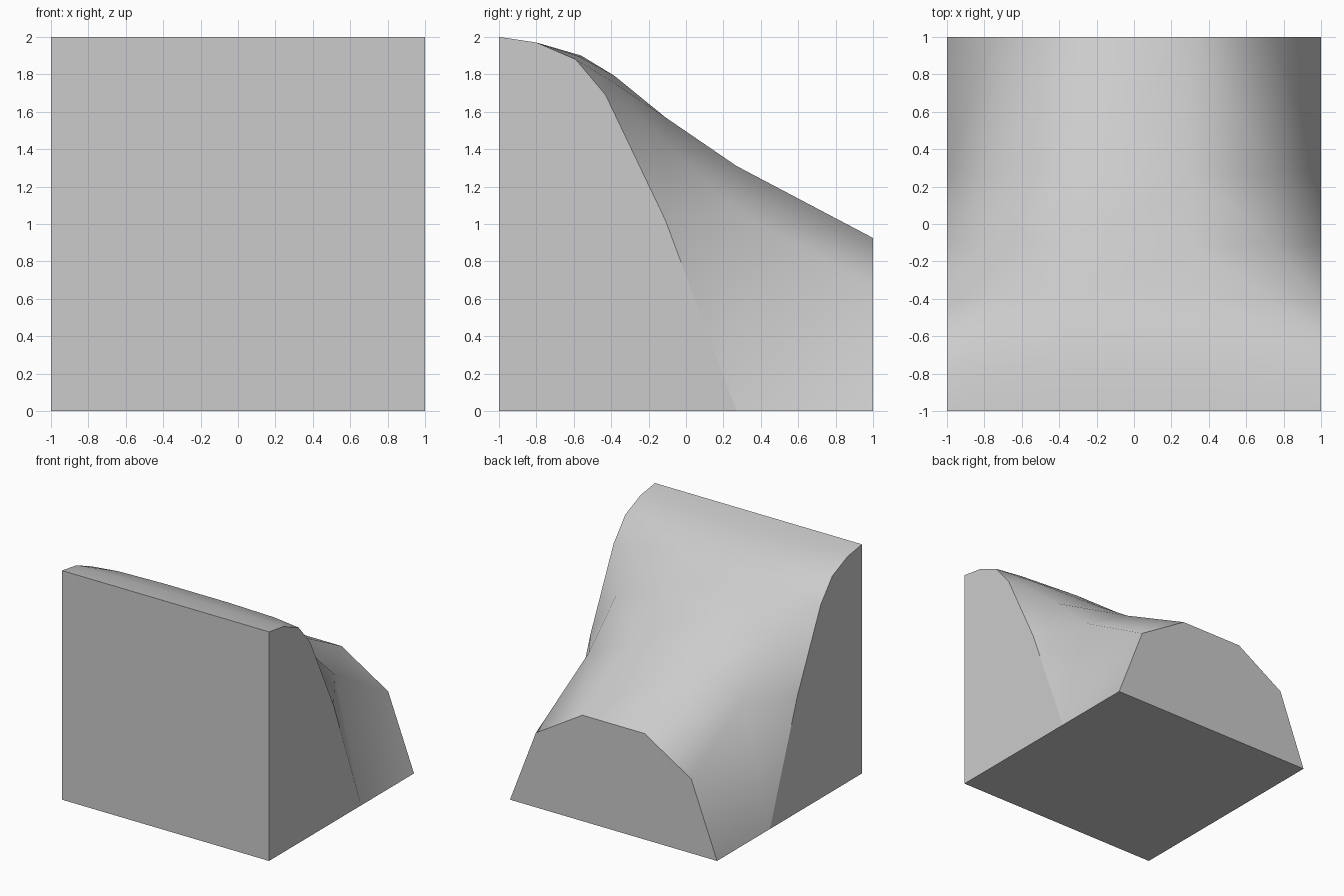
import bpy, bmesh

if "Cube" in bpy.data.objects:
    bpy.data.objects.remove(bpy.data.objects["Cube"])

# Lengthwise profiles (y, z) of the slope, front to back, by distance from the middle
inner = [(-1, 2), (-.8, 1.97), (-.56, 1.90), (-.38, 1.79), (-.11, 1.57), (.27, 1.31), (1, .925)]
mid   = [(-1, 2), (-.8, 1.97), (-.57, 1.895), (-.40, 1.765), (-.11, 1.43), (.27, 1.07), (1, .65)]
outer = [(-1, 2), (-.8, 1.97), (-.59, 1.88), (-.43, 1.69), (-.11, 1.02), (.27, 0), (1, 0)]
columns = [(-1, outer), (-.75, mid), (-.3, inner), (.3, inner), (.75, mid), (1, outer)]

bm = bmesh.new()
grid = [[bm.verts.new((x, y, z)) for y, z in profile] for x, profile in columns]

# Sloping upper surface, diagonals running from the outer side down to the ridge
for i in range(5):
    for j in range(6):
        a, b = grid[i][j], grid[i + 1][j]
        c, d = grid[i + 1][j + 1], grid[i][j + 1]
        if i == 2:
            bm.faces.new((a, b, c, d))
        elif i < 2:
            bm.faces.new((a, b, c))
            bm.faces.new((a, c, d))
        else:
            bm.faces.new((a, b, d))
            bm.faces.new((b, c, d))

# Front wall, side walls, back end and underside
left, right = grid[0], grid[-1]
fl = bm.verts.new((-1, -1, 0))
fr = bm.verts.new((1, -1, 0))
flats = [bm.faces.new([fl, fr] + [col[0] for col in reversed(grid)]),
         bm.faces.new([fl] + left[:6]),
         bm.faces.new([fr] + right[:6]),
         bm.faces.new([col[6] for col in grid]),
         bm.faces.new([fl, fr, right[5], right[6], left[6], left[5]])]

bmesh.ops.recalc_face_normals(bm, faces=bm.faces)
for f in bm.faces:
    f.smooth = True
for f in flats:
    f.smooth = False
    for e in f.edges:
        e.smooth = False

mesh = bpy.data.meshes.new("ridge_slope_block")
bm.to_mesh(mesh)
bm.free()
block = bpy.data.objects.new("ridge_slope_block", mesh)
bpy.context.collection.objects.link(block)
